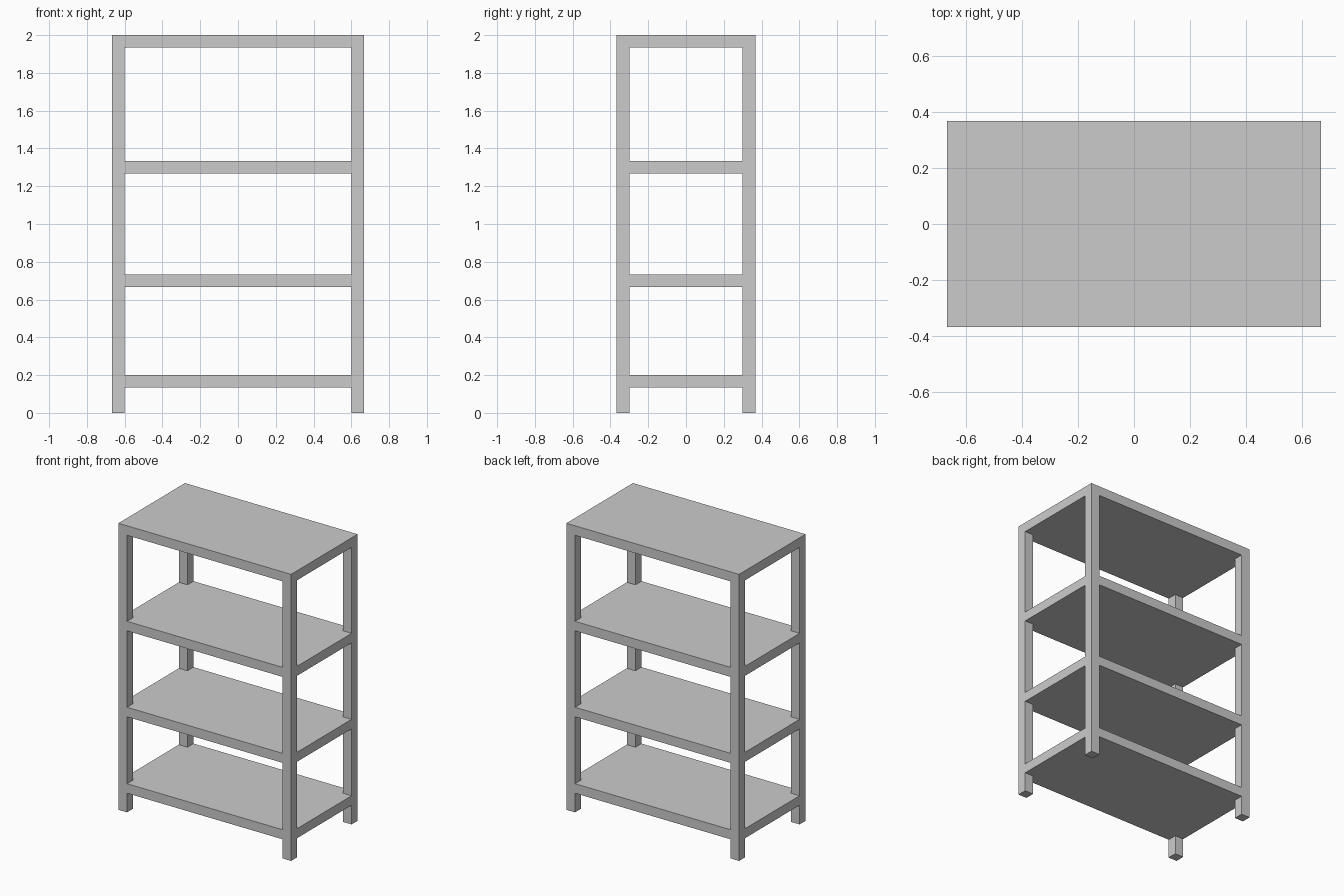
import bpy
import bmesh

cube = bpy.data.objects.get("Cube")
if cube:
    bpy.data.objects.remove(cube, do_unlink=True)

# One flat grey for the whole unit
grey = bpy.data.materials.new("plain_grey")
grey.use_nodes = True
colour = (0.6, 0.6, 0.6, 1)
grey.diffuse_color = colour
grey.node_tree.nodes["Principled BSDF"].inputs["Base Color"].default_value = colour

# Overall size, post width and shelf top heights
T = 1 / 15
HALF_X, HALF_Y = 10 * T, 5.5 * T
SHELF_TOPS = [3 * T, 11 * T, 20 * T, 30 * T]

# Slab and gap levels alternate up the unit: odd layers are shelves
xs = [-HALF_X, -HALF_X + T, HALF_X - T, HALF_X]
ys = [-HALF_Y, -HALF_Y + T, HALF_Y - T, HALF_Y]
zs = [0] + [z for top in SHELF_TOPS for z in (top - T, top)]


def solid(i, j, k):
    """Shelves fill their whole layer; the gaps hold only corner posts."""
    if not (0 <= i < 3 and 0 <= j < 3 and 0 <= k < len(zs) - 1):
        return False
    return k % 2 == 1 or (i != 1 and j != 1)


# Posts and shelves fused into one watertight welded frame
bm = bmesh.new()
verts = {}


def corner(key):
    if key not in verts:
        verts[key] = bm.verts.new((xs[key[0]], ys[key[1]], zs[key[2]]))
    return verts[key]


for k in range(len(zs) - 1):
    for i in range(3):
        for j in range(3):
            if not solid(i, j, k):
                continue
            cell = (i, j, k)
            for axis in range(3):
                for side in (0, 1):
                    near = list(cell)
                    near[axis] += 2 * side - 1
                    if solid(*near):
                        continue
                    u, v = (axis + 1) % 3, (axis + 2) % 3
                    loop = []
                    for a, b in ((0, 0), (1, 0), (1, 1), (0, 1)):
                        key = list(cell)
                        key[axis] += side
                        key[u] += a
                        key[v] += b
                        loop.append(corner(tuple(key)))
                    bm.faces.new(loop if side else loop[::-1])

bmesh.ops.recalc_face_normals(bm, faces=bm.faces[:])
mesh = bpy.data.meshes.new("shelving_frame")
bm.to_mesh(mesh)
bm.free()
mesh.materials.append(grey)
frame = bpy.data.objects.new("shelving_frame", mesh)
bpy.context.scene.collection.objects.link(frame)
